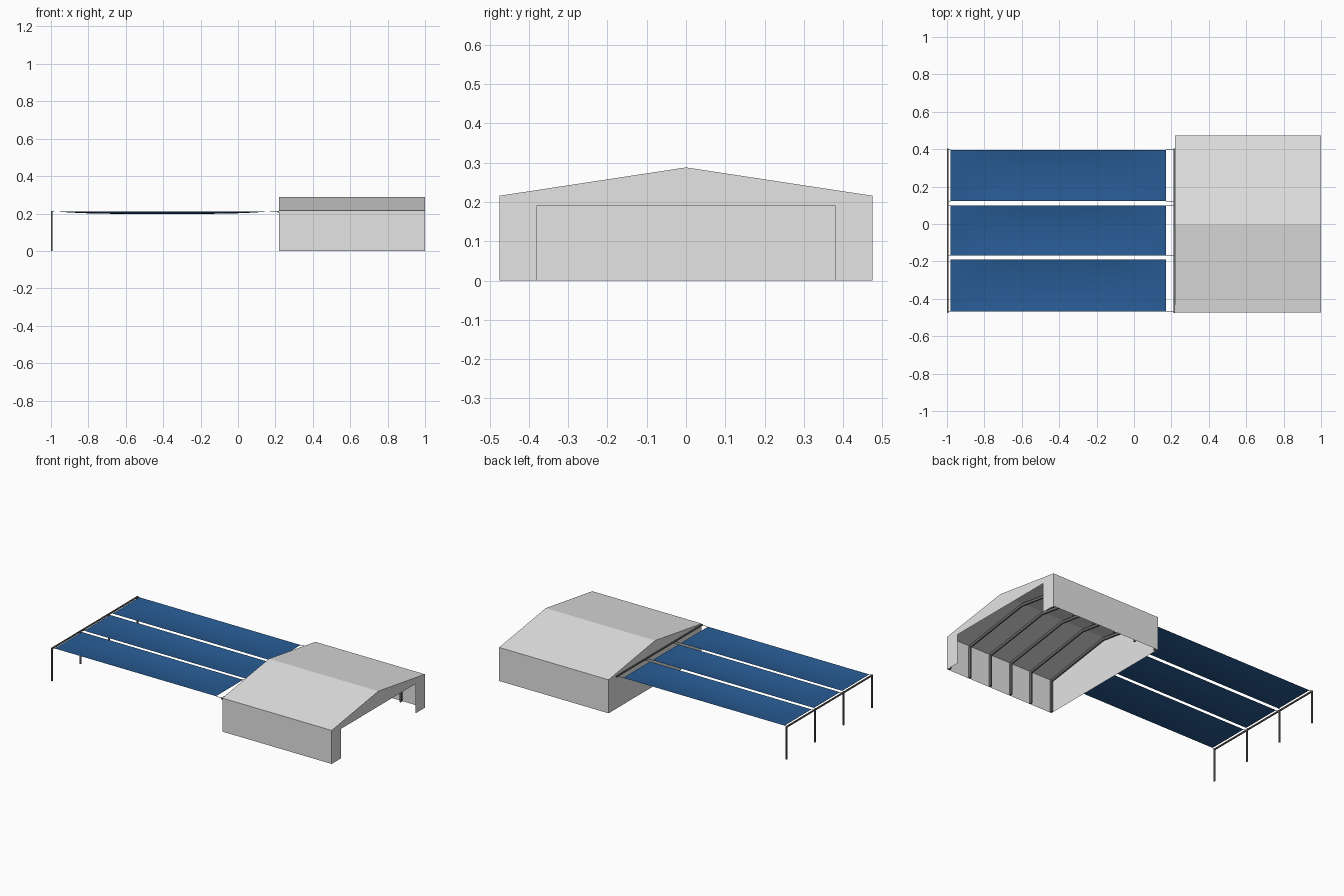
import bpy, bmesh, math
from mathutils import Vector

if "Cube" in bpy.data.objects:
    bpy.data.objects.remove(bpy.data.objects["Cube"])


def material(name, rgb):
    m = bpy.data.materials.new(name)
    m.diffuse_color = (*rgb, 1)
    m.use_nodes = True
    m.node_tree.nodes["Principled BSDF"].inputs["Base Color"].default_value = m.diffuse_color
    return m


GREY = material("light grey cladding", (0.78, 0.78, 0.78))
STEEL = material("dark grey steel", (0.14, 0.14, 0.14))
BLUE = material("blue fabric", (0.021, 0.105, 0.295))


def finish(name, bm, mat):
    me = bpy.data.meshes.new(name)
    bm.to_mesh(me)
    bm.free()
    me.materials.append(mat)
    ob = bpy.data.objects.new(name, me)
    bpy.context.collection.objects.link(ob)
    return ob


def face(bm, pts):
    return bm.faces.new([bm.verts.new(p) for p in pts])


def bar(bm, a, b, w, d):
    """Square bar from a to b, w across, d deep."""
    a, b = Vector(a), Vector(b)
    t = (b - a).normalized()
    ref = Vector((1, 0, 0)) if abs(t.x) < 0.9 else Vector((0, 1, 0))
    s = (ref - t * ref.dot(t)).normalized()
    n = t.cross(s)
    corners = [(-1, -1), (1, -1), (1, 1), (-1, 1)]
    r0, r1 = [[bm.verts.new(p + s * w / 2 * i + n * d / 2 * j) for i, j in corners]
              for p in (a, b)]
    for k in range(4):
        m = (k + 1) % 4
        bm.faces.new((r0[k], r0[m], r1[m], r1[k]))
    bm.faces.new(r0[::-1])
    bm.faces.new(r1)


X0, X1, HY, EAVE, RIDGE = 0.22, 1.0, 0.474, 0.216, 0.288
DOOR_Y, DOOR_Z = 0.38, 0.19

# Hall shell: side walls, roof slopes, closed rear gable, open front gable
bm = bmesh.new()
prof = [(-HY, 0), (-HY, EAVE), (0, RIDGE), (HY, EAVE), (HY, 0)]
for (ya, za), (yb, zb) in zip(prof, prof[1:]):
    face(bm, [(X0, ya, za), (X1, ya, za), (X1, yb, zb), (X0, yb, zb)])
face(bm, [(X0, y, z) for y, z in reversed(prof)])
for s in (-1, 1):
    face(bm, [(X1, s * HY, 0), (X1, s * DOOR_Y, 0), (X1, s * DOOR_Y, DOOR_Z), (X1, s * HY, DOOR_Z)])
    face(bm, [(X1, s * HY, DOOR_Z), (X1, 0, DOOR_Z), (X1, 0, RIDGE), (X1, s * HY, EAVE)])
bmesh.ops.remove_doubles(bm, verts=bm.verts, dist=1e-5)
bmesh.ops.recalc_face_normals(bm, faces=bm.faces)
finish("hall_shell", bm, GREY)

# Portal frames inside the hall
bm = bmesh.new()
for i in range(6):
    x = 0.23 + i * 0.152
    for s in (-1, 1):
        bar(bm, (x, s * 0.462, 0), (x, s * 0.462, 0.205), 0.009, 0.016)
        bar(bm, (x, s * 0.462, 0.205), (x, 0, 0.275), 0.009, 0.016)
finish("portal_frames", bm, STEEL)

# Canopy posts with head beam, and the beam fixed to the hall
POST_Y = (-0.471, -0.18, 0.11, 0.399)
TOP = 0.212
bm = bmesh.new()
for y in POST_Y:
    bar(bm, (-0.996, y, 0), (-0.996, y, TOP), 0.008, 0.008)
bar(bm, (-0.996, -0.475, TOP - 0.003), (-0.996, 0.403, TOP - 0.003), 0.008, 0.008)
finish("canopy_posts", bm, STEEL)
bm = bmesh.new()
bar(bm, (0.215, -0.475, TOP - 0.002), (0.215, 0.403, TOP - 0.002), 0.007, 0.008)
finish("wall_beam", bm, STEEL)

# Cables that hold the sail corners
SX0, SX1 = -0.98, 0.17
SAILS = [(-0.467, -0.19), (-0.168, 0.098), (0.122, 0.396)]
bm = bmesh.new()
for ya, yb in SAILS:
    for y in (ya, yb):
        bar(bm, (-0.995, y, TOP), (SX0, y, TOP), 0.002, 0.002)
        bar(bm, (SX1, y, TOP), (0.214, y, TOP), 0.002, 0.002)
finish("cables", bm, STEEL)

# Sagging fabric sails
NX, NY = 24, 8
for k, (ya, yb) in enumerate(SAILS):
    bm = bmesh.new()
    grid = []
    for i in range(NX + 1):
        u = 2 * i / NX - 1
        row = []
        for j in range(NY + 1):
            v = 2 * j / NY - 1
            z = TOP - 0.014 * (1 - u ** 4) * (1 - v * v)
            row.append(bm.verts.new((SX0 + (SX1 - SX0) * i / NX, ya + (yb - ya) * j / NY, z)))
        grid.append(row)
    for i in range(NX):
        for j in range(NY):
            f = bm.faces.new((grid[i][j], grid[i + 1][j], grid[i + 1][j + 1], grid[i][j + 1]))
            f.smooth = True
    finish("sail_%d" % (k + 1), bm, BLUE)
